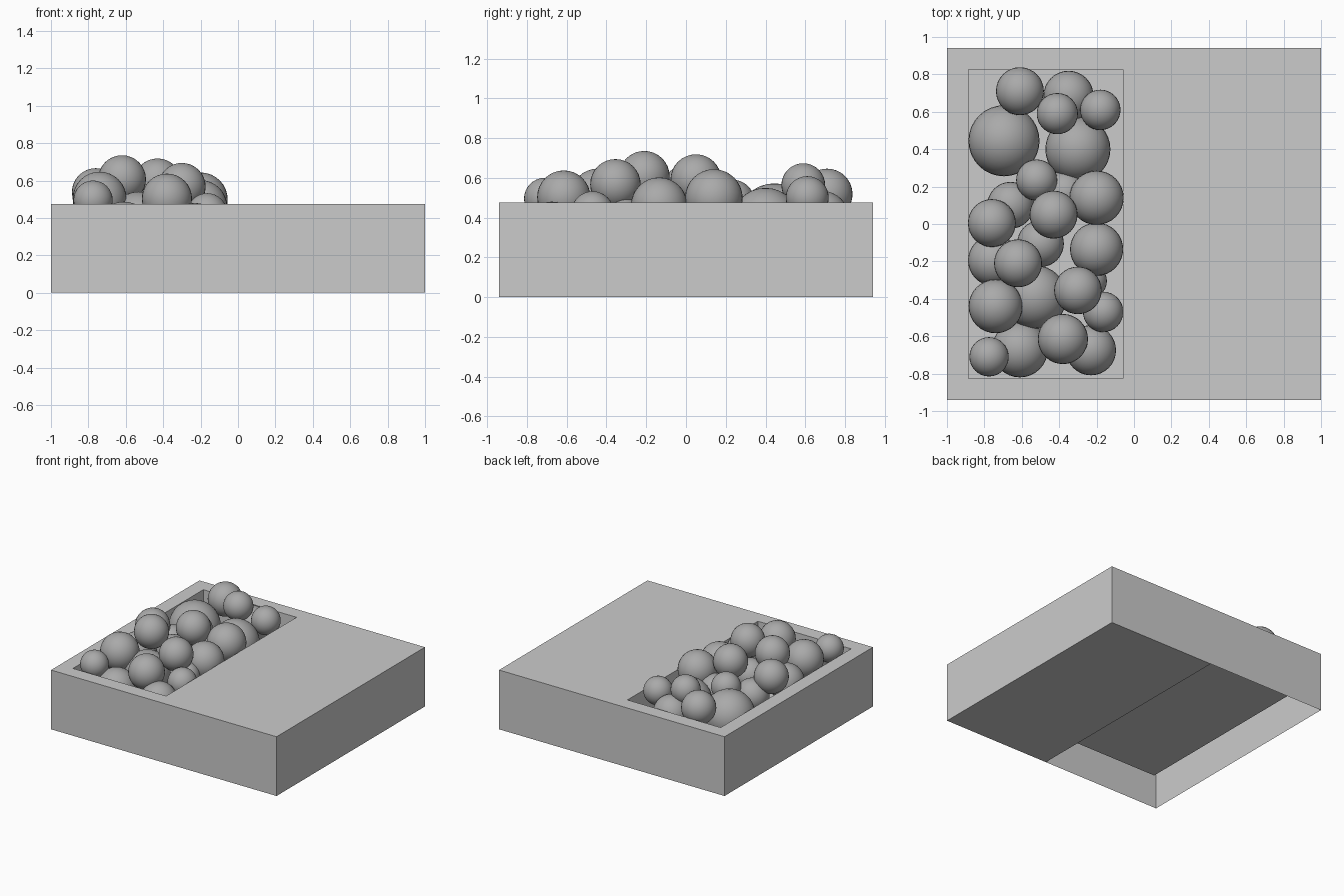
import bpy, bmesh

if "Cube" in bpy.data.objects:
    bpy.data.objects.remove(bpy.data.objects["Cube"])

TOP, FLOOR, SPLIT, YH, WALL = 0.475, 0.186, 0.055, 0.94, 0.114


def add_object(name, bm):
    mesh = bpy.data.meshes.new(name)
    bm.to_mesh(mesh)
    bm.free()
    obj = bpy.data.objects.new(name, mesh)
    bpy.context.collection.objects.link(obj)
    return obj


# Case: closed block on the right, hollow shell with a sunken tray on the left
bm = bmesh.new()
bmesh.ops.create_cube(bm, size=1)
bmesh.ops.scale(bm, vec=(2, 2 * YH, TOP), verts=bm.verts)
bmesh.ops.translate(bm, vec=(0, 0, TOP / 2), verts=bm.verts)
bmesh.ops.bisect_plane(bm, geom=bm.verts[:] + bm.edges[:] + bm.faces[:],
                       plane_co=(SPLIT, 0, 0), plane_no=(1, 0, 0))


def left_face(normal_z):
    bm.normal_update()
    return [f for f in bm.faces if f.normal.z * normal_z > 0.9
            and f.calc_center_median().x < SPLIT]


# sunken tray in the left top
tray = left_face(1)
bmesh.ops.inset_region(bm, faces=tray, thickness=WALL, use_even_offset=True)
ext = bmesh.ops.extrude_face_region(bm, geom=tray)
bmesh.ops.translate(bm, vec=(0, 0, FLOOR - TOP),
                    verts=[v for v in ext["geom"] if isinstance(v, bmesh.types.BMVert)])
bmesh.ops.delete(bm, geom=[f for f in tray if f.is_valid], context="FACES")

# open the left underside and close the block's inner side
bmesh.ops.delete(bm, geom=left_face(-1), context="FACES_ONLY")
bm.faces.new([bm.verts.new((SPLIT, y, z)) for y, z in
              ((-YH, 0), (-YH, TOP), (YH, TOP), (YH, 0))])
add_object("tray_case", bm)

# Balls heaped in the tray: x, y, z, radius
balls = [
    (-.61, .71, .518, .128), (-.35, .685, .40, .134), (-.41, .59, .563, .11),
    (-.18, .61, .50, .108), (-.695, .445, .382, .19), (-.30, .40, .375, .174),
    (-.52, .235, .48, .11), (-.20, .14, .498, .145), (-.66, .10, .40, .125),
    (-.43, .05, .59, .128), (-.76, .005, .538, .128), (-.20, -.135, .46, .142),
    (-.50, -.105, .44, .125), (-.62, -.21, .607, .128), (-.75, -.195, .42, .137),
    (-.74, -.44, .503, .144), (-.53, -.39, .37, .17), (-.30, -.355, .567, .127),
    (-.24, -.305, .40, .095), (-.165, -.47, .424, .108), (-.38, -.615, .503, .134),
    (-.23, -.675, .346, .134), (-.61, -.67, .337, .15), (-.775, -.71, .495, .105),
    (-.37, .165, .39, .12),
]
grey = bpy.data.materials.new("ball_grey")
grey.diffuse_color = (0.4, 0.4, 0.4, 1)
grey.use_nodes = True
grey.node_tree.nodes["Principled BSDF"].inputs["Base Color"].default_value = grey.diffuse_color

for i, (x, y, z, r) in enumerate(balls):
    bm = bmesh.new()
    bmesh.ops.create_uvsphere(bm, u_segments=32, v_segments=16, radius=r)
    bmesh.ops.translate(bm, vec=(x, y, z), verts=bm.verts)
    for f in bm.faces:
        f.smooth = True
    add_object(f"ball_{i + 1}", bm).data.materials.append(grey)
